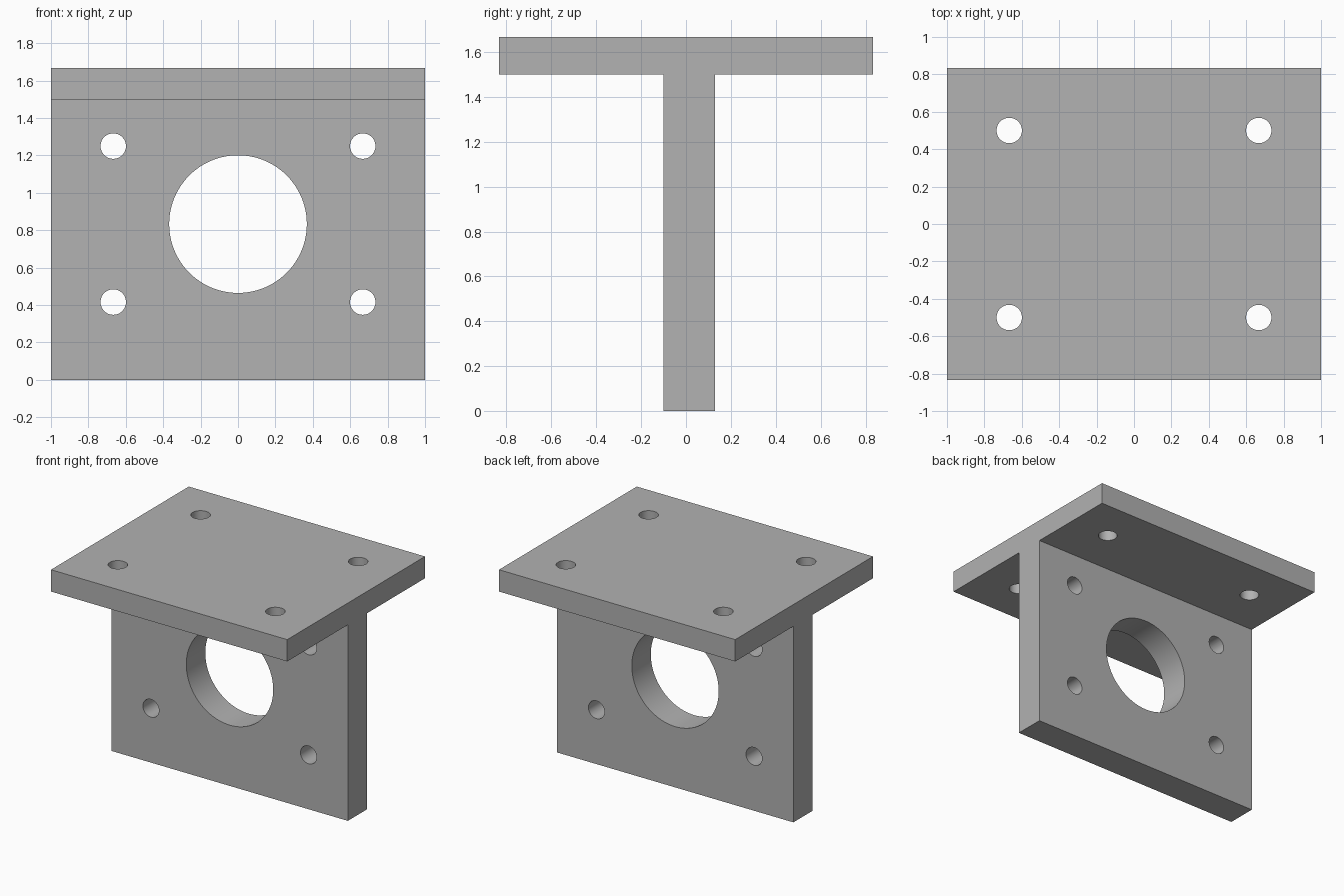
import bpy, bmesh, math

if "Cube" in bpy.data.objects:
    bpy.data.objects.remove(bpy.data.objects["Cube"], do_unlink=True)

grey = bpy.data.materials.new("plain grey")
grey.use_nodes = True
colour = (0.445, 0.445, 0.445, 1)
grey.diffuse_color = colour
grey.node_tree.nodes["Principled BSDF"].inputs["Base Color"].default_value = colour

WIDTH, HALF_DEPTH = 2.0, 0.833
UNDERSIDE, TOP = 1.5, 1.667
WEB_FRONT, WEB_BACK = -0.10, 0.13

# T-shaped bracket: side profile extruded across the width
profile = [(WEB_FRONT, 0), (WEB_BACK, 0), (WEB_BACK, UNDERSIDE), (HALF_DEPTH, UNDERSIDE),
           (HALF_DEPTH, TOP), (-HALF_DEPTH, TOP), (-HALF_DEPTH, UNDERSIDE), (WEB_FRONT, UNDERSIDE)]
bm = bmesh.new()
face = bm.faces.new([bm.verts.new((-WIDTH / 2, y, z)) for y, z in profile])
grown = bmesh.ops.extrude_face_region(bm, geom=[face])["geom"]
bmesh.ops.translate(bm, vec=(WIDTH, 0, 0),
                    verts=[v for v in grown if isinstance(v, bmesh.types.BMVert)])
bmesh.ops.recalc_face_normals(bm, faces=bm.faces)
mesh = bpy.data.meshes.new("t_bracket")
bm.to_mesh(mesh)
bm.free()
bracket = bpy.data.objects.new("t_bracket", mesh)
bpy.context.collection.objects.link(bracket)
mesh.materials.append(grey)


def drill(name, radius, location, tilt=0.0, sides=48):
    """Cut a round hole through the bracket and remove the cutter."""
    bpy.ops.mesh.primitive_cylinder_add(vertices=sides, radius=radius, depth=0.6,
                                        location=location, rotation=(tilt, 0, 0))
    cutter = bpy.context.object
    cutter.name = name
    cutter.hide_render = True
    cutter.data.materials.append(grey)
    bpy.context.view_layer.objects.active = bracket
    cut = bracket.modifiers.new(name, "BOOLEAN")
    cut.operation = "DIFFERENCE"
    cut.solver = "EXACT"
    cut.object = cutter
    bpy.ops.object.modifier_apply(modifier=cut.name)
    bpy.data.objects.remove(cutter, do_unlink=True)


# Central bore and bolt holes
MIDDLE = 0.833
drill("central_bore", 0.368, (0, 0, MIDDLE), math.pi / 2, 96)
for x in (-0.667, 0.667):
    for side in (-1, 1):
        drill("web_bolt_hole", 0.068, (x, 0, MIDDLE + side * 0.417), math.pi / 2)
        drill("top_bolt_hole", 0.068, (x, side * 0.5, TOP))

# Smooth hole walls, crisp edges
bpy.ops.object.select_all(action="DESELECT")
bracket.select_set(True)
bpy.context.view_layer.objects.active = bracket
bpy.ops.object.shade_smooth_by_angle(angle=math.radians(30))
